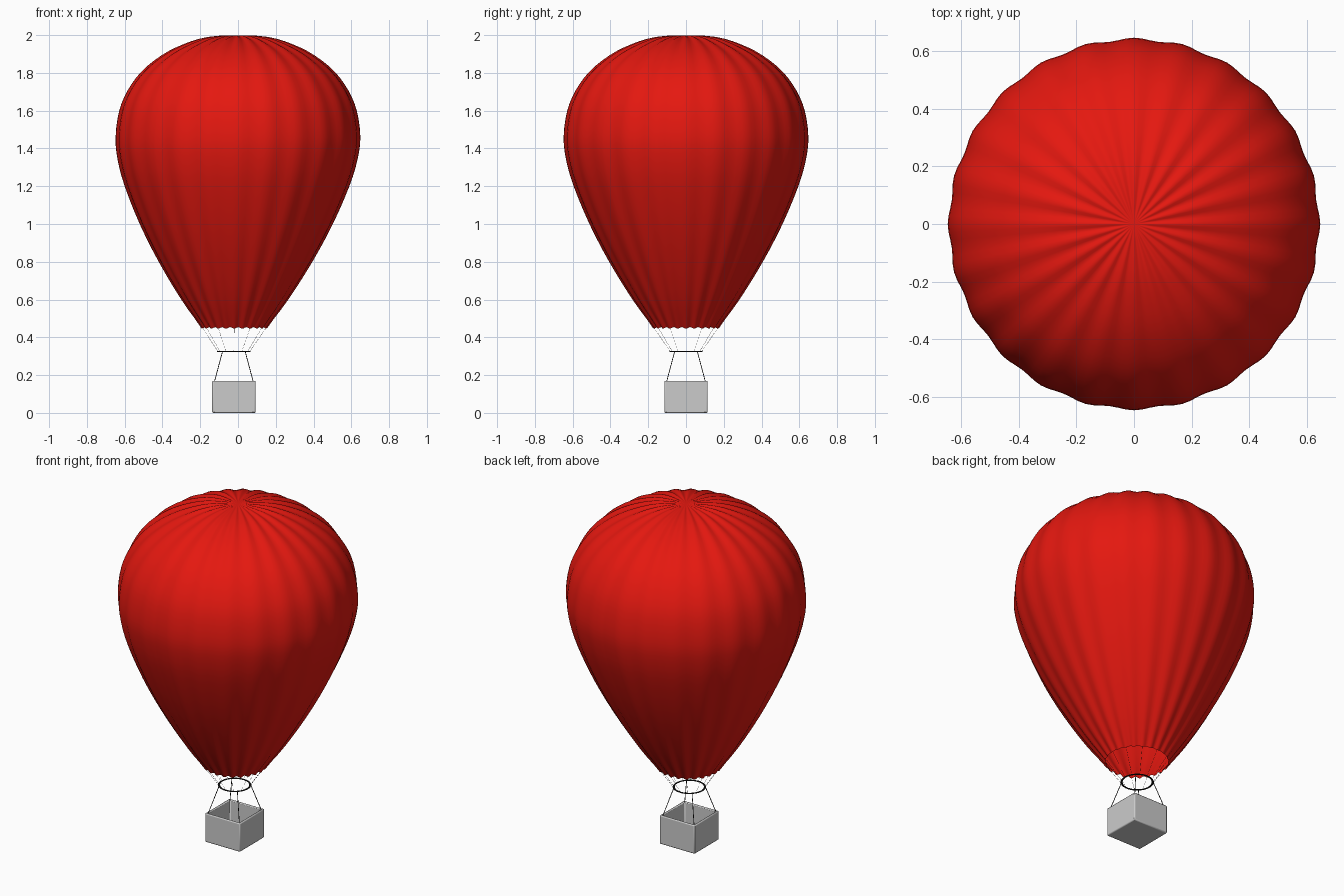
import bpy, bmesh
from math import sin, cos, pi, tau
from mathutils import Vector

if "Cube" in bpy.data.objects:
    bpy.data.objects.remove(bpy.data.objects["Cube"])

CX = -0.022          # basket and ring sit slightly to the left
GORES, SUB = 24, 6


def material(name, rgb):
    m = bpy.data.materials.new(name)
    m.diffuse_color = (*rgb, 1)
    m.use_nodes = True
    m.node_tree.nodes["Principled BSDF"].inputs["Base Color"].default_value = m.diffuse_color
    return m


red = material("red_fabric", (0.78, 0.009, 0.005))
black = material("black_rigging", (0.01, 0.01, 0.01))


def finish(bm, name, mat=None, angle=None):
    me = bpy.data.meshes.new(name)
    bm.to_mesh(me)
    bm.free()
    ob = bpy.data.objects.new(name, me)
    bpy.context.collection.objects.link(ob)
    if mat:
        me.materials.append(mat)
    if angle:
        bpy.ops.object.select_all(action='DESELECT')
        ob.select_set(True)
        bpy.context.view_layer.objects.active = ob
        bpy.ops.object.shade_smooth_by_angle(angle=angle)
    return ob


def smooth_profile(pts, steps):
    """Catmull-Rom through (radius, z) points."""
    p = [Vector(q) for q in pts]
    p = [2 * p[0] - p[1]] + p + [Vector((-p[-2].x, p[-2].y))]
    out = []
    for i in range(1, len(p) - 2):
        a, b, c, d = p[i - 1:i + 3]
        for k in range(steps):
            t = k / steps
            out.append(0.5 * (2 * b + (c - a) * t + (2 * a - 5 * b + 4 * c - d) * t * t
                              + (3 * b - a - 3 * c + d) * t ** 3))
    return out


# Envelope: lathe with softly puffed gores, open at the mouth
profile = smooth_profile([(0.172, 0.45), (0.282, 0.6), (0.405, 0.8), (0.509, 1.0), (0.592, 1.2),
                          (0.632, 1.34), (0.645, 1.46), (0.626, 1.6), (0.58, 1.71),
                          (0.506, 1.81), (0.4, 1.895), (0.285, 1.953), (0.16, 1.99), (0, 2.0)], 3)
bm = bmesh.new()
n = GORES * SUB
rings = []
for i, (r, z) in enumerate(profile):
    shift = -0.02 * max(0, (1.46 - z) / 1.01)
    depth = min(0.009, 0.04 * r)
    ring = []
    for k in range(n):
        a = tau * k / n
        seam = 0.5 - 0.5 * cos(a * GORES)           # 1 at a seam, 0 mid-gore
        rr = r - depth * seam + 0.003 * (r / 0.65)
        dz = 0.008 * (seam - 0.5) if i == 0 else \
            -0.007 * seam * max(0, (z - 1.75) / 0.25) * min(1, r / 0.15)
        ring.append(bm.verts.new((shift + rr * cos(a), rr * sin(a), z + dz)))
    rings.append(ring)
for lo, hi in zip(rings, rings[1:]):
    for k in range(n):
        j = (k + 1) % n
        bm.faces.new((lo[k], lo[j], hi[j], hi[k]))
pole = bm.verts.new((0, 0, 1.999))
for k in range(n):
    bm.faces.new((rings[-1][k], rings[-1][(k + 1) % n], pole))
finish(bm, "envelope", red, 0.9)


def rod(bm, a, b, radius, sides=6):
    a, b = Vector(a), Vector(b)
    d = b - a
    m = d.to_track_quat('Z', 'Y').to_matrix().to_4x4()
    m.translation = (a + b) / 2
    bmesh.ops.create_cone(bm, cap_ends=True, segments=sides, radius1=radius,
                          radius2=radius, depth=d.length, matrix=m)


# Thin cables from the load ring to the mouth
bm = bmesh.new()
for k in range(12):
    a = tau * k / 12
    rod(bm, (CX + 0.084 * cos(a), 0.084 * sin(a), 0.325),
        (-0.02 + 0.17 * cos(a), 0.17 * sin(a), 0.452), 0.0006, 4)
finish(bm, "mouth_cables", black)

# Load ring: a flattened hoop
bpy.ops.mesh.primitive_torus_add(location=(CX, 0, 0.325), major_radius=0.084, minor_radius=0.006,
                                 major_segments=48, minor_segments=8)
load_ring = bpy.context.object
load_ring.name = "load_ring"
load_ring.scale.z = 0.4
load_ring.data.materials.append(black)
bpy.ops.object.shade_smooth_by_angle(angle=0.9)

# Four uprights from the basket corners to the ring
bm = bmesh.new()
for sx in (-1, 1):
    for sy in (-1, 1):
        rod(bm, (CX + sx * 0.104, sy * 0.104, 0.16), (CX + sx * 0.06, sy * 0.06, 0.325), 0.002)
finish(bm, "basket_uprights", black)

# Basket: open box with a rounded rim
bm = bmesh.new()
bmesh.ops.create_cube(bm, size=1)
for v in bm.verts:
    v.co = (CX + v.co.x * 0.23, v.co.y * 0.23, 0.085 + v.co.z * 0.17)
top = max(bm.faces, key=lambda f: f.calc_center_median().z)
bmesh.ops.inset_region(bm, faces=[top], thickness=0.018)
floor = bmesh.ops.extrude_discrete_faces(bm, faces=[top])["faces"][0]
edges = list(floor.edges)
rim = [e for e in bm.edges if e.is_boundary and e not in edges]
bmesh.ops.translate(bm, verts=floor.verts, vec=(0, 0, -0.152))
bmesh.ops.bridge_loops(bm, edges=rim + edges)
bmesh.ops.recalc_face_normals(bm, faces=bm.faces)
basket = finish(bm, "basket", None, 0.5)
bev = basket.modifiers.new("Bevel", 'BEVEL')
bev.width = 0.006
bev.segments = 2
